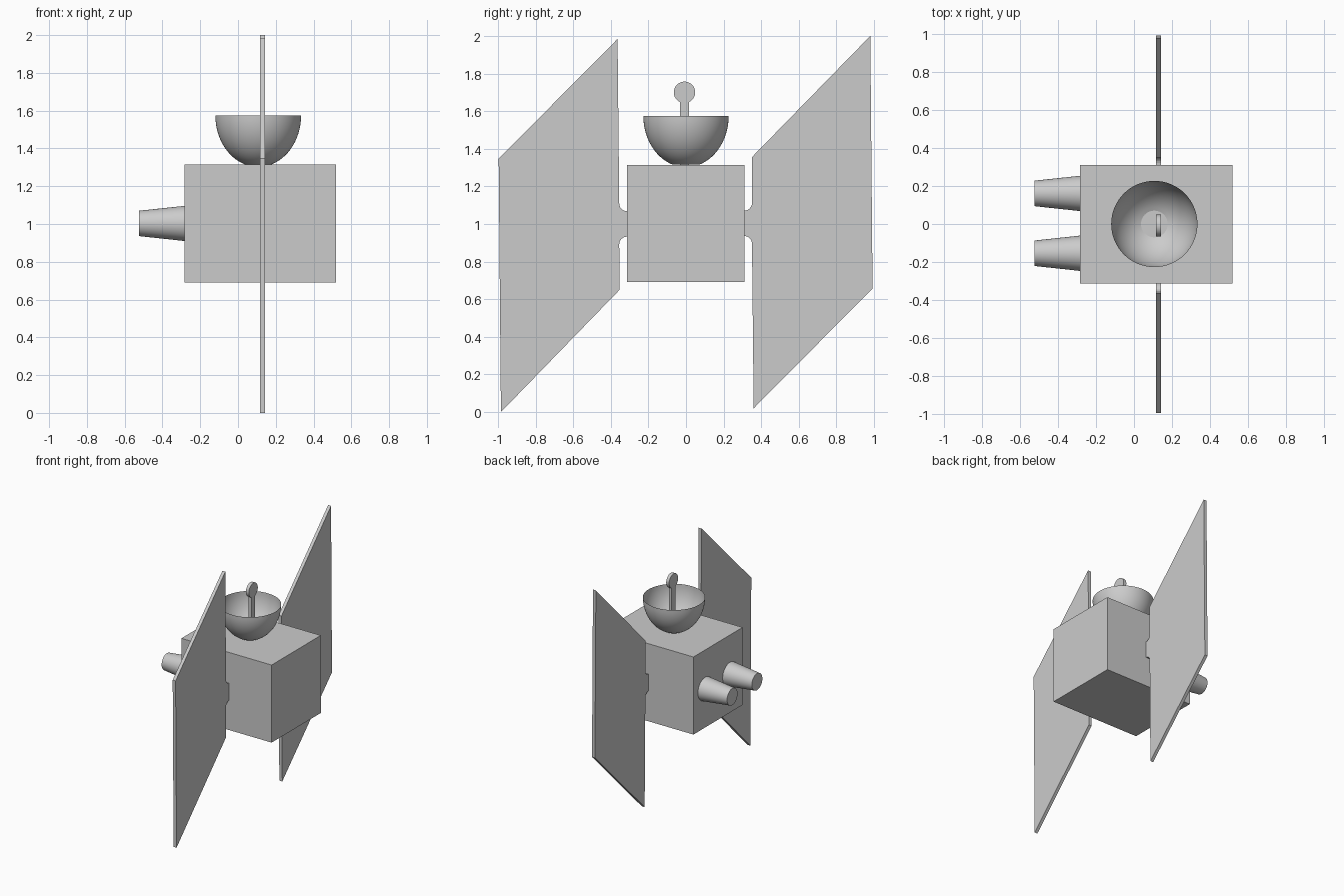
import bpy, bmesh, math
from mathutils import Matrix, Vector

cube = bpy.data.objects.get("Cube")
if cube:
    bpy.data.objects.remove(cube, do_unlink=True)

grey = bpy.data.materials.new("satellite grey")
grey.use_nodes = True
colour = (0.6, 0.6, 0.6, 1)
grey.diffuse_color = colour
grey.node_tree.nodes["Principled BSDF"].inputs["Base Color"].default_value = colour

X0, X1 = 0.116, 0.142      # thickness of the flat sheet parts
MID = 1.003                # height of the body's middle


def finish(name, bm, smooth=False):
    bmesh.ops.recalc_face_normals(bm, faces=bm.faces)
    mesh = bpy.data.meshes.new(name)
    bm.to_mesh(mesh)
    bm.free()
    mesh.materials.append(grey)
    obj = bpy.data.objects.new(name, mesh)
    bpy.context.collection.objects.link(obj)
    if smooth:
        bpy.ops.object.select_all(action='DESELECT')
        obj.select_set(True)
        bpy.context.view_layer.objects.active = obj
        bpy.ops.object.shade_smooth_by_angle(angle=math.radians(35))
    return obj


def sheet(name, outline, smooth=False):
    """Extrude a y/z outline through the sheet thickness."""
    bm = bmesh.new()
    face = bm.faces.new([bm.verts.new((X0, y, z)) for y, z in outline])
    new = bmesh.ops.extrude_face_region(bm, geom=[face])["geom"]
    moved = [v for v in new if isinstance(v, bmesh.types.BMVert)]
    bmesh.ops.translate(bm, verts=moved, vec=(X1 - X0, 0, 0))
    return finish(name, bm, smooth)


def arc(cy, cz, r, start, end, steps):
    angles = [math.radians(start + (end - start) * i / steps) for i in range(steps + 1)]
    return [(cy + r * math.cos(a), cz + r * math.sin(a)) for a in angles]


# Box body
bm = bmesh.new()
bmesh.ops.create_cube(bm, size=1)
bmesh.ops.scale(bm, verts=bm.verts, vec=(0.803, 0.625, 0.624))
bmesh.ops.translate(bm, verts=bm.verts, vec=(0.118, -0.002, MID))
finish("body", bm)

# Slanted panels, each with a filleted tab; the second is the first turned half round
tab = arc(0.31, 1.112, 0.041, -90, 0, 6)
tab_low = arc(0.31, 0.895, 0.041, 0, 90, 6)
panel = tab_low + tab + [(0.35, 1.355), (0.98, 2.0), (0.992, 0.657), (0.36, 0.02)]
sheet("left_panel", panel)
sheet("right_panel", [(-y - 0.004, 2.004 - z if z < 2 else 0) for y, z in panel])

# Twin tapered thrusters
for side, y in (("left", 0.161), ("right", -0.154)):
    bm = bmesh.new()
    place = Matrix.Translation(Vector((-0.404, y, MID))) @ Matrix.Rotation(math.pi / 2, 4, 'Y')
    bmesh.ops.create_cone(bm, cap_ends=True, segments=48, radius1=0.067,
                          radius2=0.093, depth=0.242, matrix=place)
    finish(side + "_thruster", bm, True)

# Open dish bowl, spun from an elliptical profile
bm = bmesh.new()
rim_z, rim_r, depth, steps = 1.575, 0.227, 0.273, 14
low = math.radians(72)
verts = []
for i in range(steps + 1):
    a = low * i / steps
    verts.append(bm.verts.new((0.107 + rim_r * math.cos(a), 0, rim_z - depth * math.sin(a))))
edges = [bm.edges.new(pair) for pair in zip(verts, verts[1:])]
bmesh.ops.spin(bm, geom=verts + edges, cent=(0.107, 0, 0), axis=(0, 0, 1),
               angle=math.tau, steps=64, use_merge=True)
bmesh.ops.remove_doubles(bm, verts=bm.verts, dist=0.0005)
finish("dish", bm, True)

# Flat antenna: stem topped by a disc
stem_half = math.degrees(math.asin(0.024 / 0.057))
head = arc(-0.008, 1.70, 0.057, -90 + stem_half, 270 - stem_half, 40)
sheet("antenna", head + [(-0.032, 1.31), (0.016, 1.31)], True)
